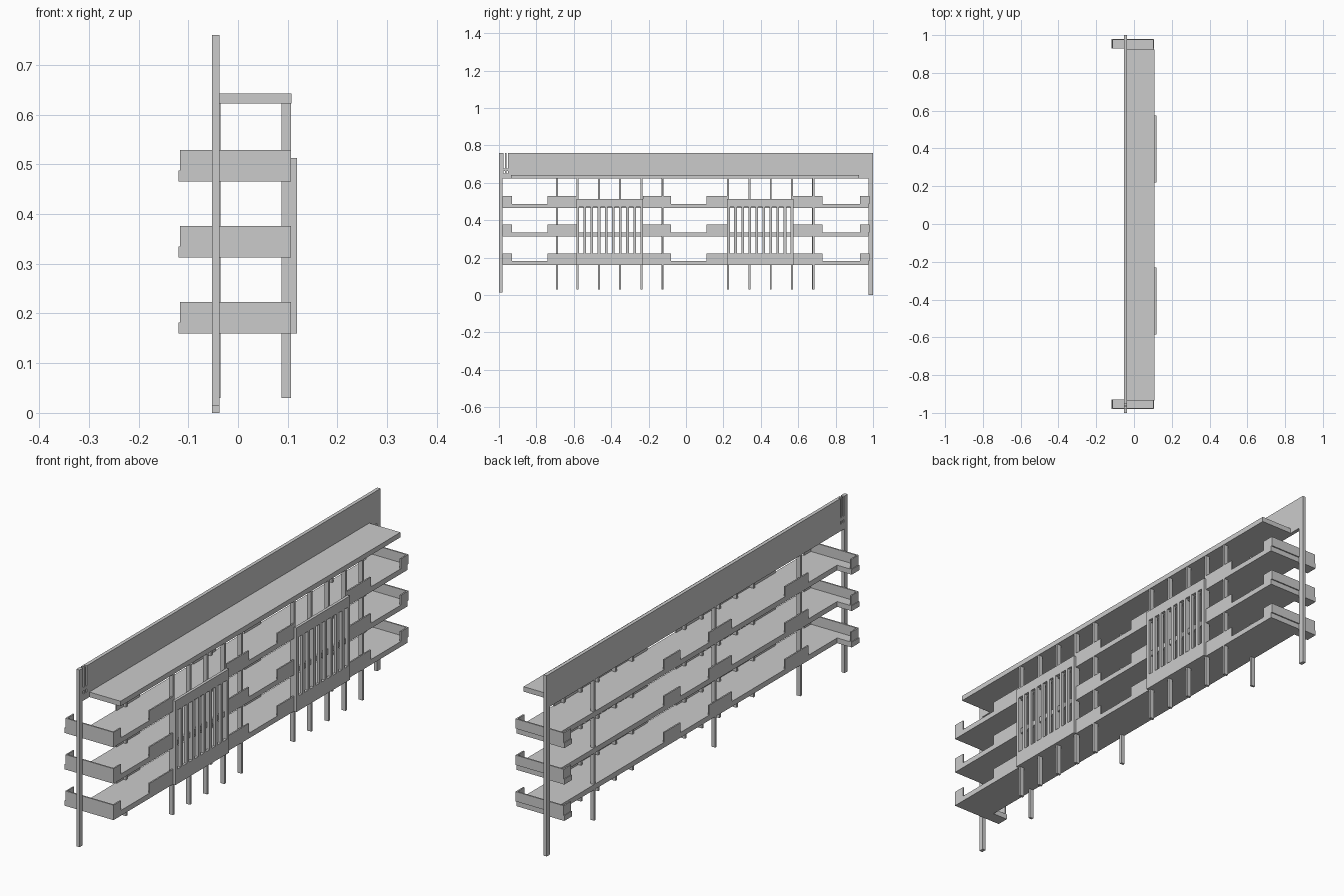
import bpy
import bmesh

if "Cube" in bpy.data.objects:
    bpy.data.objects.remove(bpy.data.objects["Cube"])


def build(name, boxes):
    """One object made of boxes given as (x0, x1, y0, y1, z0, z1)."""
    bm = bmesh.new()
    for x0, x1, y0, y1, z0, z1 in boxes:
        made = bmesh.ops.create_cube(bm, size=1.0)
        for v in made["verts"]:
            v.co.x = x1 if v.co.x > 0 else x0
            v.co.y = y1 if v.co.y > 0 else y0
            v.co.z = z1 if v.co.z > 0 else z0
    mesh = bpy.data.meshes.new(name)
    bm.to_mesh(mesh)
    bm.free()
    obj = bpy.data.objects.new(name, mesh)
    bpy.context.collection.objects.link(obj)
    return obj


BACK, WALL, FRONT = -0.052, -0.037, 0.107
END = 0.98
T = 0.006  # parapet thickness

# tall end posts
build("end_post_left", [(BACK, WALL, -1.0, -0.98, 0.015, 0.76)])
build("end_post_right", [(BACK, WALL, 0.977, 1.0, 0.0, 0.76)])

# high back wall with narrow slots and small holes at its left end
wall = [(BACK, WALL, -0.952, 0.977, 0.622, 0.76),
        (BACK, WALL, -0.98, -0.952, 0.622, 0.65),
        (BACK, WALL, -0.98, -0.952, 0.663, 0.677)]
for y0, y1 in ((-0.98, -0.976), (-0.968, -0.96)):
    wall.append((BACK, WALL, y0, y1, 0.65, 0.663))
    wall.append((BACK, WALL, y0, y1, 0.677, 0.76))
build("upper_back_wall", wall)

# roof slab
build("roof_slab", [(WALL, 0.108, -0.935, 0.925, 0.622, 0.643)])

# three floors, each with end trays and stepped parapets
front_parapets = [(-0.74, -0.585), (-0.23, -0.08), (0.11, 0.22), (0.572, 0.73)]
back_parapets = [(-0.74, -0.585), (-0.23, -0.08), (0.11, 0.22)]
for i, z in enumerate((0.16, 0.313, 0.466), 1):
    top, rim = z + 0.022, z + 0.063
    slab = [(BACK, FRONT, -END, 0.975, z, top)]
    rims = []
    for s in (-1, 1):
        ya, yb = sorted((s * 0.93, s * END))
        slab.append((-0.12, BACK, ya, yb, z, top))
        wa, wb = sorted((s * (END - T), s * END))
        rims.append((-0.117, FRONT, wa, wb, top, rim))
        rims.append((FRONT - T, FRONT, ya, yb, top, rim))
        rims.append((-0.117, -0.117 + T, ya, yb, top, rim))
    rims += [(FRONT - T, FRONT, a, b, top, rim) for a, b in front_parapets]
    rims += [(BACK, BACK + T, a, b, top, rim) for a, b in back_parapets]
    build(f"floor_slab_{i}", slab)
    build(f"floor_parapet_{i}", rims)

# slim columns at the front and back
W = 0.005
front_y = [s + k * 0.114 for s in (-0.58, 0.225) for k in range(5)]
build("front_columns", [(0.088, 0.1065, y - W, y + W, 0.03, 0.622) for y in front_y])
build("back_columns", [(BACK, -0.035, y - W, y + W, 0.03, 0.63)
                       for y in (-0.69, -0.125, 0.68)])

# slatted front screens
for name, y0, y1 in (("left", -0.586, -0.23), ("right", 0.22, 0.574)):
    xa, xb = 0.107, 0.119
    parts = [(xa, xb, y0, y1, 0.16, 0.222), (xa, xb, y0, y1, 0.47, 0.513),
             (xa, xb, y0, y0 + 0.014, 0.222, 0.47),
             (xa, xb, y1 - 0.014, y1, 0.222, 0.47)]
    pitch = (y1 - y0 - 0.014) / 9
    for k in range(1, 9):
        y = y0 + 0.007 + k * pitch
        parts.append((xa, xb, y - 0.007, y + 0.007, 0.222, 0.47))
    build(f"slatted_screen_{name}", parts)
